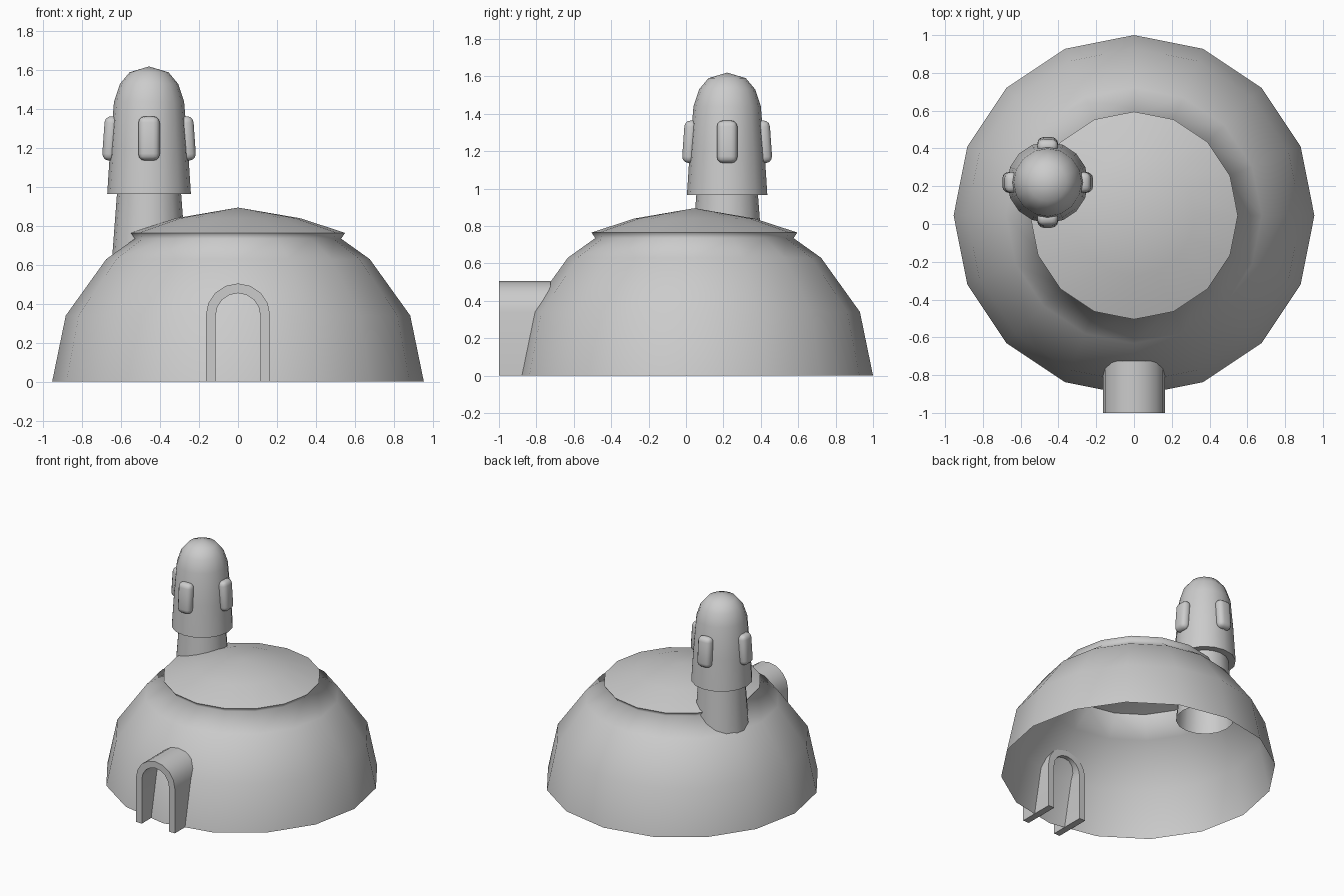
import bpy, bmesh
from math import pi, radians, sin, cos
from mathutils import Matrix, Vector

if "Cube" in bpy.data.objects:
    bpy.data.objects.remove(bpy.data.objects["Cube"], do_unlink=True)

grey = bpy.data.materials.new("plain grey")
grey.use_nodes = True
grey.diffuse_color = (0.6, 0.6, 0.6, 1)
grey.node_tree.nodes["Principled BSDF"].inputs["Base Color"].default_value = (0.6, 0.6, 0.6, 1)


def finish(name, bm, sharp_angle, location=(0, 0, 0)):
    """Turn a bmesh into a smooth-shaded object with sharp creases."""
    bmesh.ops.recalc_face_normals(bm, faces=bm.faces)
    mesh = bpy.data.meshes.new(name)
    bm.to_mesh(mesh)
    bm.free()
    mesh.materials.append(grey)
    obj = bpy.data.objects.new(name, mesh)
    obj.location = location
    bpy.context.collection.objects.link(obj)
    bpy.ops.object.select_all(action="DESELECT")
    obj.select_set(True)
    bpy.context.view_layer.objects.active = obj
    bpy.ops.object.shade_smooth_by_angle(angle=radians(sharp_angle))
    return obj


def lathe(name, profile, sides, location, sharp_angle):
    """Revolve (radius, height) points about the z axis."""
    bm = bmesh.new()
    verts = [bm.verts.new((r, 0, z)) for r, z in profile]
    edges = [bm.edges.new(pair) for pair in zip(verts, verts[1:])]
    bmesh.ops.spin(bm, geom=verts + edges, cent=(0, 0, 0), axis=(0, 0, 1),
                   angle=2 * pi, steps=sides, use_merge=False)
    bmesh.ops.remove_doubles(bm, verts=bm.verts, dist=0.0005)
    return finish(name, bm, sharp_angle, location)


# Open-bottomed dome with a lipped cap
lathe("dome", [(0.955, 0), (0.885, 0.34), (0.677, 0.63), (0.53, 0.735),
               (0.55, 0.765), (0.32, 0.84), (0, 0.895)], 16, (0, 0.045, 0), 95)

# Chimney: tapered neck reaching inside the dome, and a rounded hood
CHIMNEY = Vector((-0.457, 0.22, 0))
lathe("chimney", [(0.2, 0.5), (0.165, 0.965), (0.215, 0.965), (0.2, 1.2),
                  (0.18, 1.44), (0.15, 1.53), (0.1, 1.59), (0, 1.62)],
      16, CHIMNEY, 40)

# Four rounded vents around the hood, leaning with its wall
for i, side in enumerate(("left", "back", "right", "front")):
    bm = bmesh.new()
    bmesh.ops.create_cube(bm, size=1)
    bmesh.ops.scale(bm, vec=(0.075, 0.11, 0.228), verts=bm.verts)
    bmesh.ops.bevel(bm, geom=bm.edges[:], offset=0.034, segments=3,
                    profile=0.5, affect="EDGES")
    place = (Matrix.Rotation(i * pi / 2, 4, "Z") @ Matrix.Translation((0.197, 0, 1.25))
             @ Matrix.Rotation(radians(-4), 4, "Y"))
    bm.transform(place)
    finish(side + "_vent", bm, 50, CHIMNEY)


def arch(half_width, steps=8, spring=0.34):
    """Outline of a round-headed arch as (x, z) points."""
    curve = [(half_width * cos(pi * k / steps), spring + half_width * sin(pi * k / steps))
             for k in range(steps + 1)]
    return [(half_width, 0)] + curve + [(-half_width, 0)]


# Arched entrance tunnel, open at both ends
bm = bmesh.new()
outer, inner = arch(0.165), arch(0.115)
ring = [[bm.verts.new((x, -1, z)) for x, z in line] for line in (outer, inner)]
front = [bm.faces.new((ring[0][k], ring[0][k + 1], ring[1][k + 1], ring[1][k]))
         for k in range(len(outer) - 1)]
result = bmesh.ops.extrude_face_region(bm, geom=front, use_keep_orig=True)
moved = [g for g in result["geom"] if isinstance(g, bmesh.types.BMVert)]
bmesh.ops.translate(bm, vec=(0, 0.275, 0), verts=moved)
finish("entrance_arch", bm, 40)
